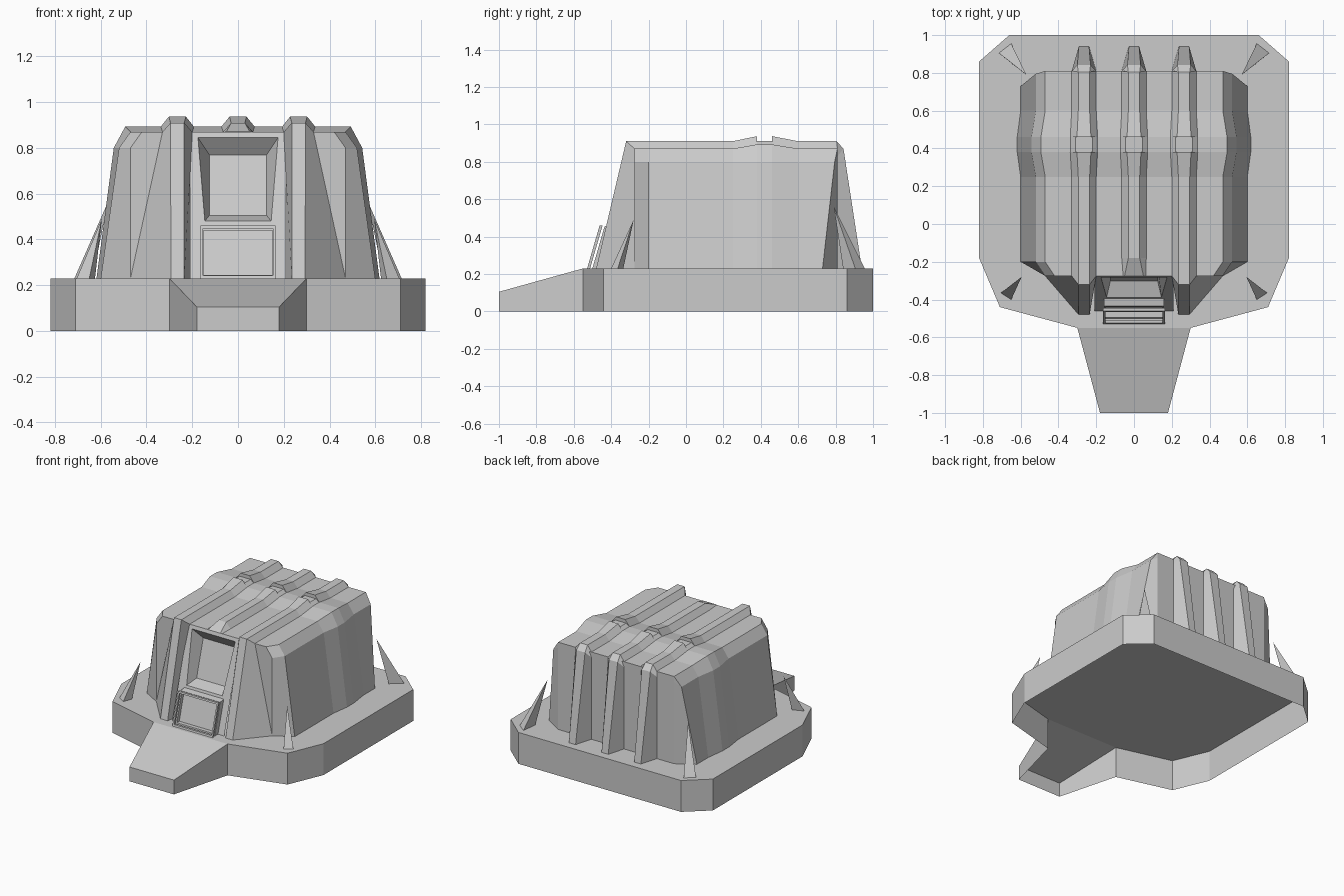
import bpy, bmesh
from mathutils import Vector

if "Cube" in bpy.data.objects:
    bpy.data.objects.remove(bpy.data.objects["Cube"])


def make(name, faces):
    """Build an object from faces given as lists of points, welding shared corners."""
    bm = bmesh.new()
    for f in faces:
        pts = [p for i, p in enumerate(f) if (Vector(p) - Vector(f[i - 1])).length > 1e-5]
        if len(pts) > 2:
            bm.faces.new([bm.verts.new(p) for p in pts])
    bmesh.ops.remove_doubles(bm, verts=bm.verts, dist=1e-4)
    bmesh.ops.recalc_face_normals(bm, faces=bm.faces)
    me = bpy.data.meshes.new(name)
    bm.to_mesh(me)
    bm.free()
    ob = bpy.data.objects.new(name, me)
    bpy.context.collection.objects.link(ob)
    return ob


def loft(sections, closed=False):
    """Quads between successive point rows."""
    out = []
    for a, b in zip(sections, sections[1:]):
        n = len(a)
        for i in range(n if closed else n - 1):
            j = (i + 1) % n
            out.append([a[i], a[j], b[j], b[i]])
    return out


def flip(pts):
    return [(-x, y, z) for x, y, z in reversed(pts)]


# Base plinth: open shell with a sloping ramp at the front
TOP = 0.23
half = [(.18, -1, .105), (.30, -.55, TOP), (.71, -.44, TOP), (.82, -.18, TOP),
        (.82, .86, TOP), (.66, 1, TOP)]
rim = half + flip(half)
floor = [(x, y, 0) for x, y, z in rim]
make("base", loft([floor, rim], True) + [rim[1:-1], [rim[0], rim[1], rim[-2], rim[-1]]])


# Main hall: half sections along y, mirrored over the roof
def hall(y, d):
    return [(.6 + d * .8, y, TOP), (.52 + d, y, .8), (.47 + d, y, .87 + d)]


front = [(.47, -.275, TOP), (.47, -.275, .8), (.42, -.275, .87)]
back = [(.47, .81, TOP), (.47, .81, .83), (.47, .81, .87)]
halves = [front, hall(-.2, 0), hall(.25, 0), hall(.38, .023), hall(.46, .023), hall(.6, 0),
          [(.6, .73, TOP), (.52, .795, .8), (.47, .81, .87)], back]
rows = [h + flip(h) for h in halves]
faces = loft(rows) + [rows[-1]]
cheek = front + [(.2, -.275, .87), (.2, -.275, TOP)]
make("hall", faces + [cheek, flip(cheek)])


# Roof ribs that run down the back wall as columns
def rib_row(cx, y, zb, zt, wb=.065, wt=.03, yt=None):
    yt = y if yt is None else yt
    return [(cx + wb, y, zb), (cx + wt, yt, zt), (cx - wt, yt, zt), (cx - wb, y, zb)]


def rib(name, cx, start):
    rows = start + [rib_row(cx, .25, .87, .91),
                    rib_row(cx, .38, .89, .937, .075, .037),
                    rib_row(cx, .38, .89, .912, .075, .045),
                    rib_row(cx, .46, .89, .912, .075, .045),
                    rib_row(cx, .46, .89, .937, .075, .037),
                    rib_row(cx, .6, .87, .91),
                    rib_row(cx, .81, .87, .91, yt=.805),
                    rib_row(cx, .81, .83, .87, wt=.035, yt=.842),
                    rib_row(cx, .81, TOP, TOP, wt=.027, yt=.94)]
    return make(name, loft(rows))


rib("centre_rib", 0, [rib_row(0, -.275, .868, .872, .065, .05), rib_row(0, -.18, .87, .91)])

# Side ribs continue as flared buttresses on the front
c = .265
foot = [(.47, -.275, TOP), (.293, -.48, TOP), (.235, -.48, TOP), (.2, -.275, TOP)]
side = rib("side_rib_right", c, [foot, rib_row(c, -.275, .87, .91, yt=-.32)])
left = bpy.data.objects.new("side_rib_left", side.data.copy())
left.data.transform(((-1, 0, 0, 0), (0, 1, 0, 0), (0, 0, 1, 0), (0, 0, 0, 1)))
left.data.flip_normals()
bpy.context.collection.objects.link(left)


# Leaning entrance wall with a recessed panel
def ring(wt, wb, zb, zt, d=0, k=.29):
    """Four-point trapezoid on the leaning front plane, moved d in y."""
    return [(x, -.275 - (.87 - z) * k + d, z)
            for x, z in ((-wb, zb), (wb, zb), (wt, zt), (-wt, zt))]


rings = [ring(.21, .21, TOP, .87), ring(.175, .145, .48, .845), ring(.125, .125, .505, .77, .08)]
make("entrance_wall", loft(rings, True) + [rings[-1]])

# Hollow box under the panel
rings = [ring(.16, .16, TOP, .462), ring(.16, .16, TOP, .455, -.04),
         ring(.15, .15, .245, .44, -.04), ring(.15, .15, .245, .44, -.01)]
make("entrance_box", loft(rings, True) + [rings[-1]])

# Thin frame standing in front of the box
outer, inner = (.163, .163, TOP, .46), (.152, .152, .242, .448)
rings = [ring(*outer, -.052), ring(*outer, -.068), ring(*inner, -.068),
         ring(*inner, -.052), ring(*outer, -.052)]
make("entrance_frame", loft(rings, True))

# Corner spikes leaning toward the hall
spikes = {"rear": [(.57, .79, .56), (.65, .955, TOP), (.715, .905, TOP), (.635, .84, TOP)],
          "front": [(.595, -.28, .49), (.65, -.40, TOP), (.705, -.365, TOP), (.625, -.335, TOP)]}
for place, (tip, a, b, d) in spikes.items():
    tris = [[tip, a, b], [tip, b, d], [tip, d, a], [a, d, b]]
    make(place + "_spike_right", tris)
    make(place + "_spike_left", [flip(t) for t in tris])
